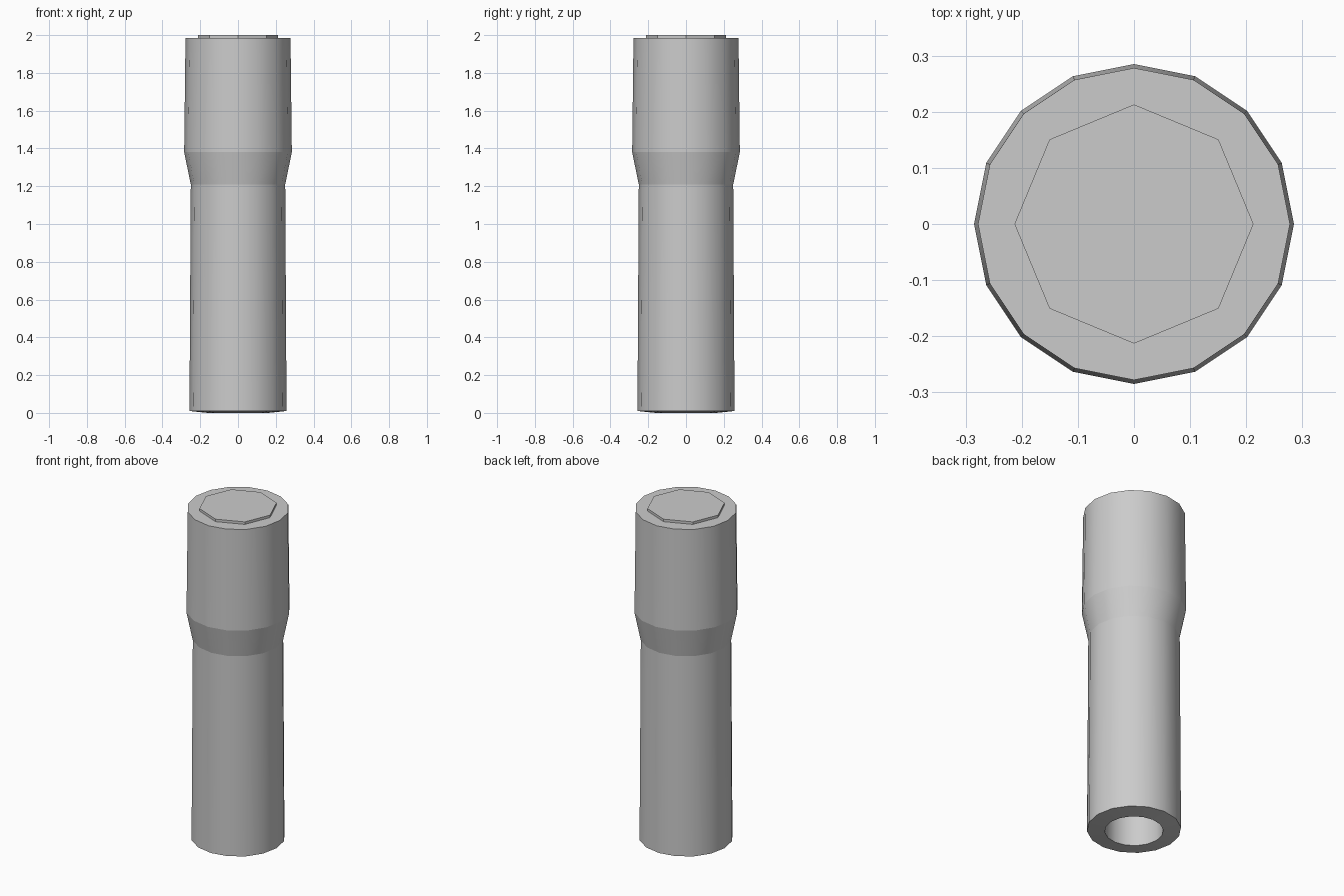
import bpy, bmesh, math

if "Cube" in bpy.data.objects:
    bpy.data.objects.remove(bpy.data.objects["Cube"])

grey = bpy.data.materials.new("light_grey")
grey.diffuse_color = (0.6, 0.6, 0.6, 1)
grey.use_nodes = True
grey.node_tree.nodes["Principled BSDF"].inputs["Base Color"].default_value = grey.diffuse_color


def lathe(name, profile, sides, flat_sides=False):
    """Revolve (radius, z) points from bottom to top; rings stay sharp, walls smooth."""
    bm = bmesh.new()
    rings = []
    for r, z in profile:
        rings.append([bm.verts.new((r * math.cos(2 * math.pi * i / sides),
                                    r * math.sin(2 * math.pi * i / sides), z))
                      for i in range(sides)])
    for a, b in zip(rings, rings[1:]):
        for i in range(sides):
            j = (i + 1) % sides
            bm.faces.new((a[i], a[j], b[j], b[i]))
    bm.faces.new(rings[0][::-1])
    bm.faces.new(rings[-1])
    bmesh.ops.recalc_face_normals(bm, faces=bm.faces[:])
    for f in bm.faces:
        f.smooth = not flat_sides
    # horizontal ring edges are creases
    for ring in rings:
        for i in range(sides):
            e = bm.edges.get((ring[i], ring[(i + 1) % sides]))
            e.smooth = False
    mesh = bpy.data.meshes.new(name)
    bm.to_mesh(mesh)
    bm.free()
    mesh.materials.append(grey)
    obj = bpy.data.objects.new(name, mesh)
    bpy.context.collection.objects.link(obj)
    return obj


# Tapered handle with flared head; the profile starts at the blind end of the bottom socket
lathe("handle_body", [
    (0.160, 0.60),   # socket end
    (0.160, 0.00),   # socket rim
    (0.257, 0.01),   # bottom edge
    (0.250, 1.21),   # start of flare
    (0.285, 1.38),   # widest ring
    (0.278, 1.985),  # top edge
], 16)

# Raised octagonal plate on top
lathe("top_cap", [(0.213, 1.975), (0.213, 2.0)], 8, flat_sides=True)
